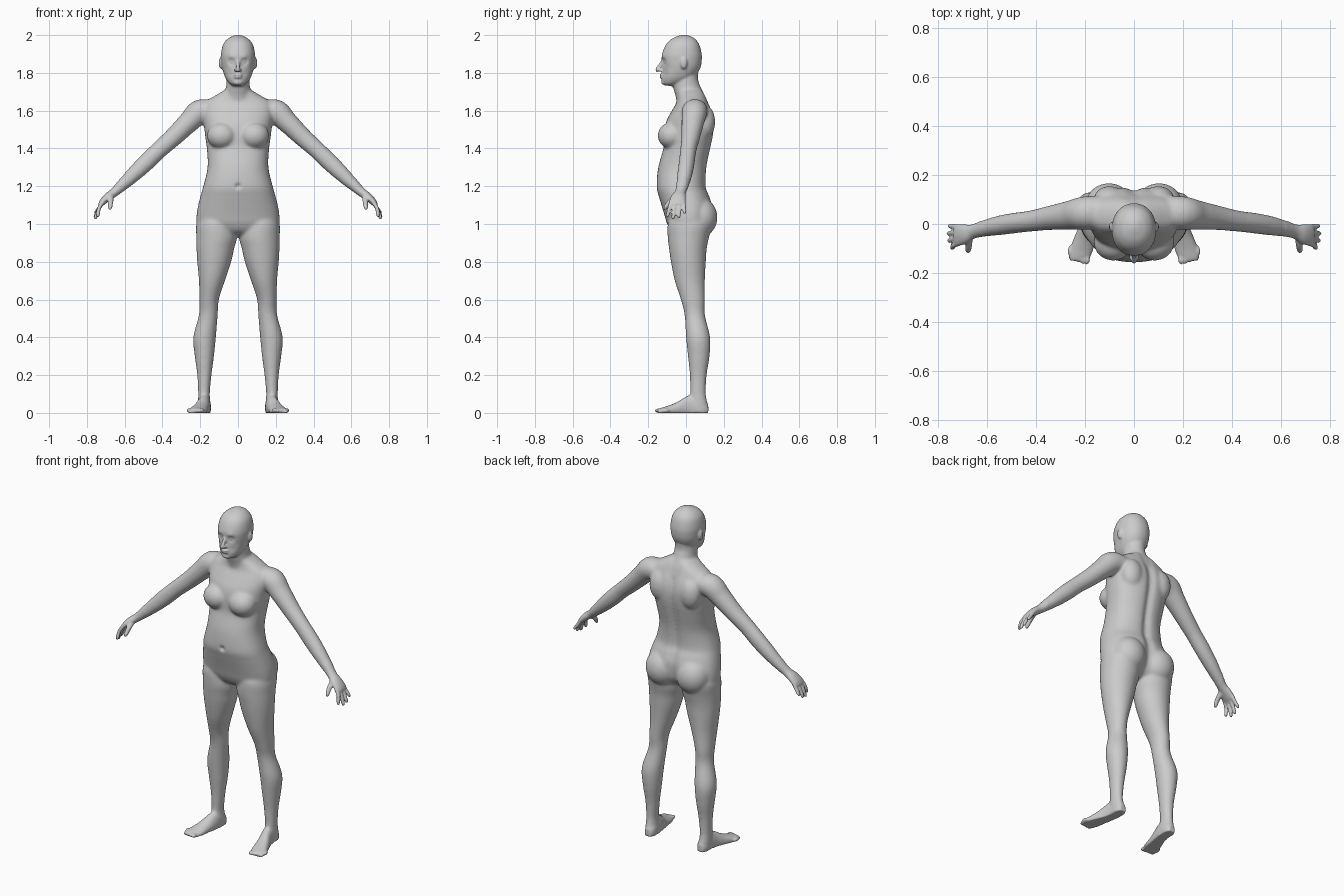
import bpy, bmesh
from math import sin, cos, pi, exp, copysign
from mathutils import Vector, Matrix

bm = bmesh.new()
SEG = 40


def spline(rows, k=5):
    """Catmull-Rom interpolation of rows of numbers."""
    out = []
    for i in range(len(rows) - 1):
        p0, p1, p2, p3 = (rows[min(max(i + j, 0), len(rows) - 1)] for j in (-1, 0, 1, 2))
        for s in range(k):
            t = s / k
            out.append([0.5 * (2 * b + (c - a) * t + (2 * a - 5 * b + 4 * c - d) * t * t
                               + (3 * b - a - 3 * c + d) * t ** 3)
                        for a, b, c, d in zip(p0, p1, p2, p3)])
    return out + [list(rows[-1])]


def skin(rings):
    """Bridge rings of points into a closed surface."""
    loops = [[bm.verts.new(p) for p in r] for r in rings]
    n = len(loops[0])
    for a, b in zip(loops, loops[1:]):
        for i in range(n):
            bm.faces.new((a[i], a[(i + 1) % n], b[(i + 1) % n], b[i]))
    bm.faces.new(loops[0][::-1])
    bm.faces.new(loops[-1])


def oval(p=2.0):
    f = lambda v: copysign(abs(v) ** (2 / p), v)
    return [(f(cos(2 * pi * i / SEG)), f(sin(2 * pi * i / SEG))) for i in range(SEG)]


def stack(rows, p=2.0, groove=0.0):
    """Level sections: z, centre x, half width, front y, back y."""
    rings = []
    for z, xc, hw, yf, yb in spline(rows):
        ring = []
        for c, s in oval(p):
            x, y = xc + hw * c, (yf + yb) / 2 + (yb - yf) / 2 * s
            if s > 0:
                y -= groove * exp(-(x / 0.022) ** 2)
            ring.append((x, y, z))
        rings.append(ring)
    skin(rings)


def tube(rows):
    """Limb along a path: x, y, z, thickness radius, width radius (along y)."""
    rows = spline(rows)
    pts = [Vector(r[:3]) for r in rows]
    rings = []
    for i, r in enumerate(rows):
        t = (pts[min(i + 1, len(pts) - 1)] - pts[max(i - 1, 0)]).normalized()
        w = Vector((0, 1, 0))
        w = (w - t * w.dot(t)).normalized()
        n = t.cross(w)
        rings.append([pts[i] + n * r[3] * c + w * r[4] * s for c, s in oval()])
    skin(rings)


def blob(pos, size):
    m = Matrix.Translation(pos) @ Matrix.Diagonal((*size, 1))
    bmesh.ops.create_uvsphere(bm, u_segments=24, v_segments=16, radius=1, matrix=m)


# torso
stack([(.935, 0, .09, -.03, .06), (.96, 0, .16, -.075, .10), (1.0, 0, .215, -.10, .13),
       (1.05, 0, .219, -.115, .14), (1.1, 0, .211, -.13, .14), (1.15, 0, .198, -.145, .125),
       (1.2, 0, .184, -.156, .107), (1.3, 0, .161, -.147, .112), (1.4, 0, .165, -.12, .132),
       (1.45, 0, .172, -.118, .143), (1.5, 0, .178, -.115, .15), (1.55, 0, .185, -.102, .15),
       (1.6, 0, .19, -.075, .138), (1.645, 0, .175, -.05, .118), (1.68, 0, .12, -.045, .105),
       (1.71, 0, .07, -.05, .09)], 2.3, .018)
# breasts and buttocks
blob((.085, -.075, 1.468), (.08, .075, .072))
blob((.102, .075, 1.035), (.098, .092, .105))
# shoulder blade
blob((.1, .1, 1.54), (.065, .055, .09))

# neck
stack([(1.62, 0, .11, -.045, .12), (1.68, 0, .077, -.056, .10), (1.72, 0, .064, -.068, .08),
       (1.77, 0, .06, -.068, .063), (1.83, 0, .058, -.06, .07)])
# head
stack([(1.732, 0, .026, -.115, -.05), (1.745, 0, .046, -.125, -.01), (1.77, 0, .065, -.128, .035),
       (1.8, 0, .077, -.126, .062), (1.83, 0, .085, -.124, .077), (1.86, 0, .089, -.128, .083),
       (1.9, 0, .09, -.127, .083), (1.95, 0, .079, -.106, .07), (1.98, 0, .055, -.076, .048),
       (1.995, 0, .028, -.042, .022), (2.001, 0, .008, -.02, .002)], 2.15)
# nose, nostrils, lips, chin, ear
tube([(0, -.118, 1.875, .007, .007), (0, -.137, 1.842, .009, .009), (0, -.15, 1.818, .011, .012),
      (0, -.147, 1.808, .006, .008)])
blob((.011, -.137, 1.814), (.009, .012, .008))
blob((0, -.13, 1.789), (.024, .012, .006))
blob((0, -.128, 1.777), (.021, .012, .007))
blob((0, -.108, 1.75), (.028, .024, .018))
blob((.09, -.012, 1.852), (.012, .019, .032))

# arm with palm
tube([(.12, .05, 1.6, .05, .065), (.2, .045, 1.594, .066, .068), (.26, .036, 1.54, .057, .06),
      (.34, .025, 1.462, .05, .05), (.42, .012, 1.39, .046, .043), (.487, .004, 1.325, .046, .042),
      (.55, -.006, 1.265, .041, .04), (.61, -.018, 1.208, .032, .034), (.655, -.03, 1.168, .024, .029),
      (.69, -.04, 1.142, .022, .04), (.718, -.045, 1.115, .017, .045), (.732, -.045, 1.098, .01, .04)])
# fingers: base to tip
for by, ty, tx, tz in ((-.078, -.097, .743, 1.035), (-.055, -.068, .755, 1.024),
                       (-.033, -.038, .757, 1.03), (-.012, -.008, .753, 1.052)):
    tube([(.712, by, 1.122, .011, .011), (.735, (by + ty) / 2, 1.085, .0105, .0105),
          (tx - .002, ty, tz + .012, .0095, .0095), (tx, ty, tz, .005, .005)])
# thumb
tube([(.675, -.045, 1.15, .017, .017), (.674, -.085, 1.118, .014, .014),
      (.677, -.108, 1.088, .011, .011), (.68, -.114, 1.074, .005, .005)])

# leg
stack([(1.05, .11, .09, -.08, .12), (1.0, .117, .104, -.097, .135), (.93, .113, .108, -.097, .122),
       (.87, .12, .1, -.09, .11), (.8, .126, .09, -.08, .105), (.7, .138, .069, -.06, .1),
       (.6, .153, .052, -.028, .1), (.52, .157, .05, -.008, .1), (.4, .177, .06, 0, .128),
       (.3, .178, .051, .01, .125), (.2, .178, .038, .02, .11), (.1, .18, .031, .022, .105),
       (.04, .178, .033, .02, .115), (.002, .178, .03, .03, .11)])
# foot sections: y, centre x, half width, height
rings = []
for y, xc, hw, h in spline([(.118, .176, .018, .045), (.09, .176, .032, .08), (.04, .178, .034, .1),
                            (0, .185, .036, .086), (-.05, .2, .042, .056), (-.1, .213, .048, .036),
                            (-.135, .222, .044, .026), (-.15, .224, .036, .02)]):
    rings.append([(xc + hw * c, y, max(0, h * (.3 + .7 * s))) for c, s in oval()])
skin(rings)
# toes
for i in range(5):
    blob((.192 + .0175 * i, -.144 + .0035 * i * i * .6, .012), (.0125 - .001 * i, .022, .0115))

bmesh.ops.recalc_face_normals(bm, faces=bm.faces)
me = bpy.data.meshes.new("parts")
bm.to_mesh(me)
bm.free()
src = bpy.data.objects.new("body_parts", me)
bpy.context.collection.objects.link(src)

# mirror the halves and fuse all parts into one skin
mir = src.modifiers.new("mirror", 'MIRROR')
mir.use_mirror_merge = False
rem = src.modifiers.new("fuse", 'REMESH')
rem.mode = 'VOXEL'
rem.voxel_size = 0.0055
dg = bpy.context.evaluated_depsgraph_get()
skin_mesh = bpy.data.meshes.new_from_object(src.evaluated_get(dg))
bpy.data.objects.remove(src)

# blend the big joints strongly, small details lightly
bm = bmesh.new()
bm.from_mesh(skin_mesh)
broad = [v for v in bm.verts if abs(v.co.x) < .62 and .09 < v.co.z < 1.74]
for _ in range(14):
    bmesh.ops.smooth_vert(bm, verts=broad, factor=.5, use_axis_x=True, use_axis_y=True, use_axis_z=True)
for _ in range(2):
    bmesh.ops.smooth_vert(bm, verts=bm.verts[:], factor=.5, use_axis_x=True, use_axis_y=True, use_axis_z=True)

# sculpted dents and bulges: centre, radius, push along y
for x, y, z, r, d in ((.034, -.118, 1.86, .019, .013), (.034, -.108, 1.859, .009, -.006),
                      (.035, -.12, 1.883, .016, -.004), (0, -.156, 1.2, .014, .012),
                      (.05, -.12, 1.8, .02, .004)):
    for cx in {x, -x}:
        c = Vector((cx, y, z))
        for v in bm.verts:
            q = (v.co - c).length_squared / (r * r)
            if q < 6:
                v.co.y += d * exp(-q)
for v in bm.verts:
    v.co.z = max(v.co.z, 0)
for f in bm.faces:
    f.smooth = True
bm.to_mesh(skin_mesh)
bm.free()
skin_mesh.name = "human_body"
body = bpy.data.objects.new("human_body", skin_mesh)
bpy.context.collection.objects.link(body)
